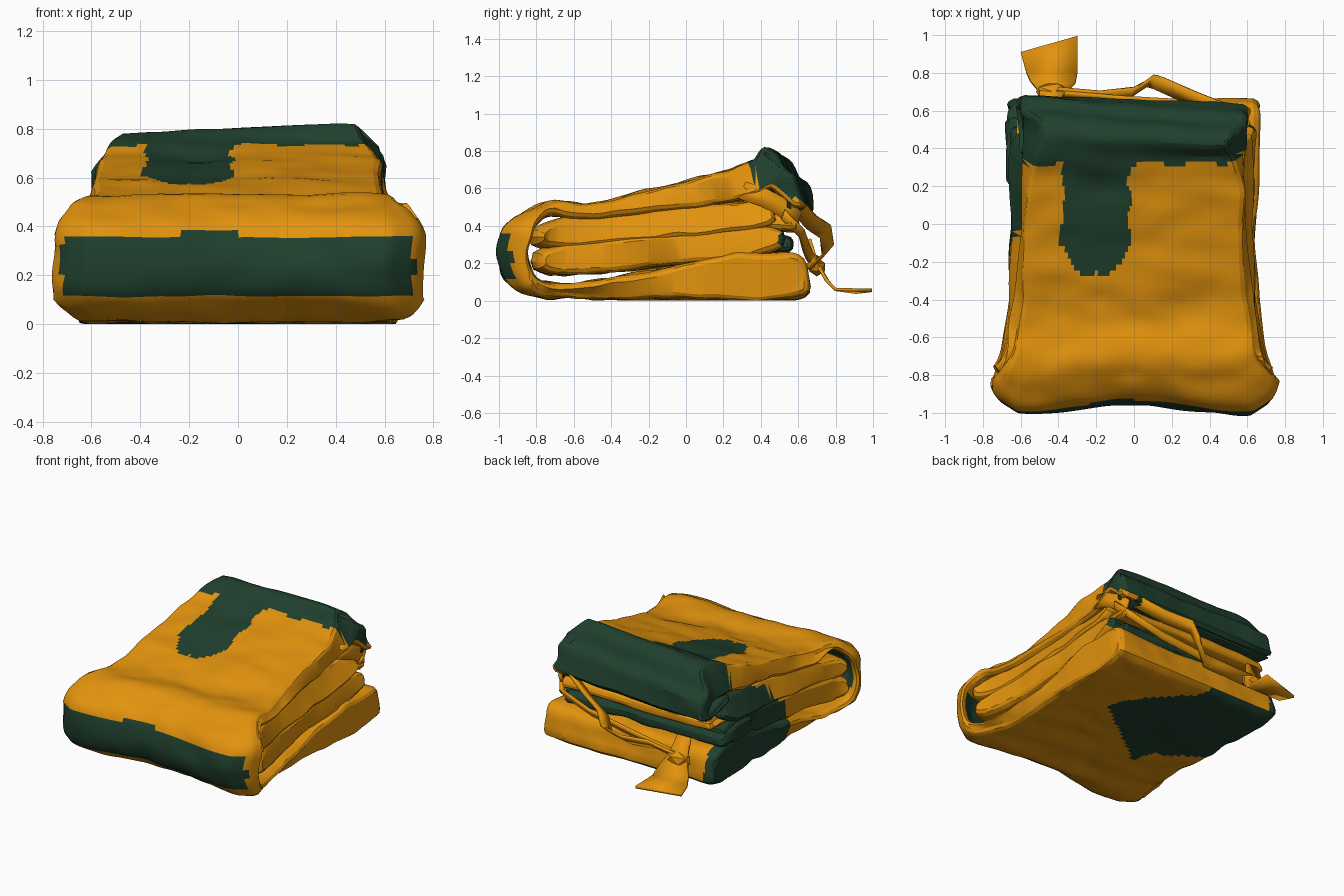
import bpy, bmesh, math
from mathutils import Vector, noise
from mathutils.geometry import delaunay_2d_cdt

if "Cube" in bpy.data.objects:
    bpy.data.objects.remove(bpy.data.objects["Cube"])


def material(name, rgb):
    m = bpy.data.materials.new(name)
    m.use_nodes = True
    m.diffuse_color = (*rgb, 1)
    m.node_tree.nodes["Principled BSDF"].inputs["Base Color"].default_value = (*rgb, 1)
    return m


MATS = [material("amber_cloth", (0.76, 0.29, 0.004)),
        material("dark_green_cloth", (0.014, 0.05, 0.026))]


def finish(name, bm, rule):
    bmesh.ops.recalc_face_normals(bm, faces=bm.faces)
    bm.normal_update()
    for f in bm.faces:
        f.material_index = int(bool(rule(f.calc_center_median(), f.normal)))
    me = bpy.data.meshes.new(name)
    bm.to_mesh(me)
    bm.free()
    for m in MATS:
        me.materials.append(m)
    ob = bpy.data.objects.new(name, me)
    bpy.context.collection.objects.link(ob)
    bpy.ops.object.select_all(action='DESELECT')
    ob.select_set(True)
    bpy.context.view_layer.objects.active = ob
    bpy.ops.object.shade_smooth_by_angle(angle=math.radians(25))
    return ob


def clamp(t):
    return max(0.0, min(1.0, t))


# Half width of the bundle: flared at the front fold, narrower higher up
WIDTHS = [(-1, .74), (-.9, .765), (-.65, .7), (-.4, .665), (0, .645), (.65, .665)]


def half_width(y, z):
    w = WIDTHS[0][1] if y < 0 else WIDTHS[-1][1]
    for (a, wa), (b, wb) in zip(WIDTHS, WIDTHS[1:]):
        if a <= y <= b:
            w = wa + (wb - wa) * (y - a) / (b - a)
    return (w - .065 * clamp((z - .36) / .18) - .09 * clamp((z - .68) / .12)
            - .05 * clamp((.07 - z) / .07) * clamp(-y * 2))


def smooth_loop(pts, step=.03):
    """Closed Catmull-Rom curve through the points."""
    pts = [Vector(p) for p in pts]
    out, n = [], len(pts)
    for i in range(n):
        a, b, c, d = (pts[(i + k) % n] for k in (-1, 0, 1, 2))
        k = max(1, round((c - b).length / step))
        for j in range(k):
            t = j / k
            out.append(b + .5 * t * ((c - a) + t * ((2 * a - 5 * b + 4 * c - d)
                                                  + t * (3 * (b - c) + d - a))))
    return out


def cloth(name, pts, rule, left=-1.0, right=1.0, edge=.03, wrinkle=.018):
    """Loft a clockwise (y, z) profile across x with soft rounded side edges."""
    prof = smooth_loop(pts)
    n = len(prof)
    normals = []
    for i in range(n):
        t = (prof[(i + 1) % n] - prof[i - 1]).normalized()
        normals.append(Vector((-t.y, t.x)))
    cols = 70
    stations = [(.95 * (2 * i / cols - 1), 0) for i in range(cols + 1)]
    stations = [(-1, 1), (-.985, .4)] + stations + [(.985, .4), (1, 1)]
    bm = bmesh.new()
    rings = []
    for u, shrink in stations:
        ring = []
        for p, nn in zip(prof, normals):
            q = p - nn * edge * shrink
            s = left + (right - left) * (u + 1) / 2
            co = Vector((s * half_width(p.x, p.y), q.x, q.y))
            f = noise.noise(Vector((co.x * 2.5, co.y * 6, co.z * 5)))
            g = noise.noise(Vector((co.x * 6 + 9, co.y * 9, co.z * 8)))
            d = wrinkle * (f + .5 * g)
            front = clamp((-.7 - p.x) * 5)
            droop = clamp((p.x - .35) * 5) * clamp((p.y - .42) * 8)
            co.y += nn.x * d - droop * (.042 * s + .05)
            co.y += front * (.025 * math.cos(math.tau * s * .7) + .07 * clamp(abs(s) * 6 - 5))
            co.z += nn.y * d + .06 * co.x * droop
            co.x += .02 * noise.noise(Vector((s * 2, p.x * 3, p.y * 9)))
            co.z = max(co.z, 0)
            ring.append(bm.verts.new(co))
        rings.append(ring)
    for r0, r1 in zip(rings, rings[1:]):
        for i in range(n):
            j = (i + 1) % n
            bm.faces.new((r0[i], r0[j], r1[j], r1[i]))
    # Side caps: even triangles inside the concave profile
    _, _, tris, source, _, _ = delaunay_2d_cdt(prof, [], [list(range(n))], 1, 1e-6)
    for tri in tris:
        if all(source[i] for i in tri):
            for ring in (rings[0], rings[-1]):
                bm.faces.new([ring[source[i][0]] for i in tri])
    return finish(name, bm, rule)


# Dye patches of the outer sheet
PATCH = [Vector(p) for p in ((.31, .1), (.2, .34), (-.16, .66), (-.72, .72),
                             (-.74, .1), (-.25, -.32))]


def in_patch(p):
    return all((b - a).cross(p - a) > 0 for a, b in zip(PATCH, PATCH[1:] + PATCH[:1]))


def sheet_rule(c, nrm):
    ragged = .04 * noise.noise(c * 7)
    if c.y < -.83:
        return .12 < c.z + ragged * .3 < .365 and abs(c.x) < .72
    if c.z < .3:
        if c.x < -.6 and nrm.z > -.5:
            return c.y > -.22
        return nrm.z < -.5 and c.z < .06 and in_patch(c.xy + Vector((ragged, ragged)))
    if c.x > .5:
        return c.y > .33 and c.z > .68 - .5 * (c.y - .33)
    if c.y > .32 + ragged:
        return True
    tip = -.28 + 1.2 * max(0, abs(c.x + .2) - .06)
    return nrm.z > .3 and abs(c.x + .2 + ragged) < .175 and c.y > tip + ragged


# Outer sheet: bottom layer, front fold, top layer and drooping rear end
SHEET = [(.63, .02), (.3, 0), (-.3, .01), (-.75, .02), (-.92, .09), (-.98, .2),
         (-.98, .3), (-.93, .41), (-.82, .49), (-.7, .53), (-.5, .52), (-.3, .56),
         (0, .64), (.2, .69), (.33, .74), (.47, .8), (.56, .77), (.62, .68),
         (.68, .63), (.69, .5), (.62, .48), (.53, .57), (.4, .55), (.2, .52),
         (-.2, .47), (-.5, .43), (-.7, .46), (-.8, .42), (-.88, .31), (-.87, .2),
         (-.78, .1), (-.5, .1), (-.2, .16), (.1, .22), (.4, .26), (.6, .24), (.65, .14)]
cloth("outer_sheet", SHEET, sheet_rule)


# Inner folded layers
def lobe(y0, z0, y1, z1, h):
    pts = []
    for i in range(20):
        a = -math.tau * i / 20
        c, s = math.cos(a), math.sin(a)
        t = .5 + .5 * math.copysign(abs(c) ** .35, c)
        pts.append((y0 + (y1 - y0) * t,
                    z0 + (z1 - z0) * t + h * math.copysign(abs(s) ** .7, s)))
    return pts


def inner_rule(c, nrm):
    start = -.2 + max(0, c.z - .3) * 1.5
    return c.y > .5 or (c.x < -.55 and c.y > start + .05 * noise.noise(c * 8))


def green(c, nrm):
    return True


def amber(c, nrm):
    return False


for name, shape, rule, left, right in (
        ("lower_inner_fold", (-.81, .21, .53, .33, .09), inner_rule, -1, .97),
        ("upper_inner_fold", (-.82, .34, .5, .465, .085), inner_rule, -1, .97),
        ("rear_pleat_low", (.2, .32, .57, .3, .05), green, -1.02, .85),
        ("rear_pleat_mid", (.3, .43, .6, .41, .045), amber, -.95, .9),
        ("rear_pleat_top", (.35, .53, .65, .49, .04), green, -1, .8)):
    cloth(name, lobe(*shape), rule, left, right, edge=.03)


# Loose ribbons: each step is (left point, right point)
def ribbon(name, pairs, rule):
    bm = bmesh.new()
    rows = [[bm.verts.new(p) for p in pair] for pair in pairs]
    for (a, b), (c, d) in zip(rows, rows[1:]):
        bm.faces.new((a, b, d, c))
    ob = finish(name, bm, rule)
    mod = ob.modifiers.new("thickness", 'SOLIDIFY')
    mod.thickness = .018
    mod.offset = 0
    return ob


def band(path, side):
    side = Vector(side)
    return [(Vector(p) - side, Vector(p) + side) for p in path]


ribbon("drawstring", band([(.55, .5, .6), (.48, .6, .5), (.3, .67, .42), (.13, .745, .37),
                           (.09, .76, .27), (-.02, .69, .2), (-.2, .67, .21),
                           (-.42, .69, .19)], (.02, .03, .03)), amber)
ribbon("drawstring_return", band([(.6, .52, .46), (.53, .62, .36), (.3, .64, .29),
                                  (-.05, .66, .24), (-.42, .69, .2)],
                                 (.01, .01, .025)), amber)
ribbon("corner_loop", band([(.48, .45, .77), (.55, .53, .7), (.57, .58, .6),
                            (.56, .57, .48)], (.025, -.03, .02)), green)
ribbon("side_tuck", band([(.57, .3, .59), (.585, .42, .55), (.575, .53, .49),
                          (.56, .6, .43)], (0, .02, .045)), amber)
ribbon("loose_end", [((-.5, .66, .33), (-.4, .66, .33)), ((-.5, .7, .2), (-.36, .7, .2)),
                     ((-.55, .76, .1), (-.31, .75, .11)), ((-.57, .8, .06), (-.3, .8, .06)),
                     ((-.6, .91, .045), (-.3, .995, .055))], amber)

# Knot holding the loose end
bm = bmesh.new()
bmesh.ops.create_icosphere(bm, subdivisions=1, radius=1)
for v in bm.verts:
    v.co = Vector((-.43 + v.co.x * .1, .7 + v.co.y * .05, .18 + v.co.z * .05))
finish("knot", bm, amber)
